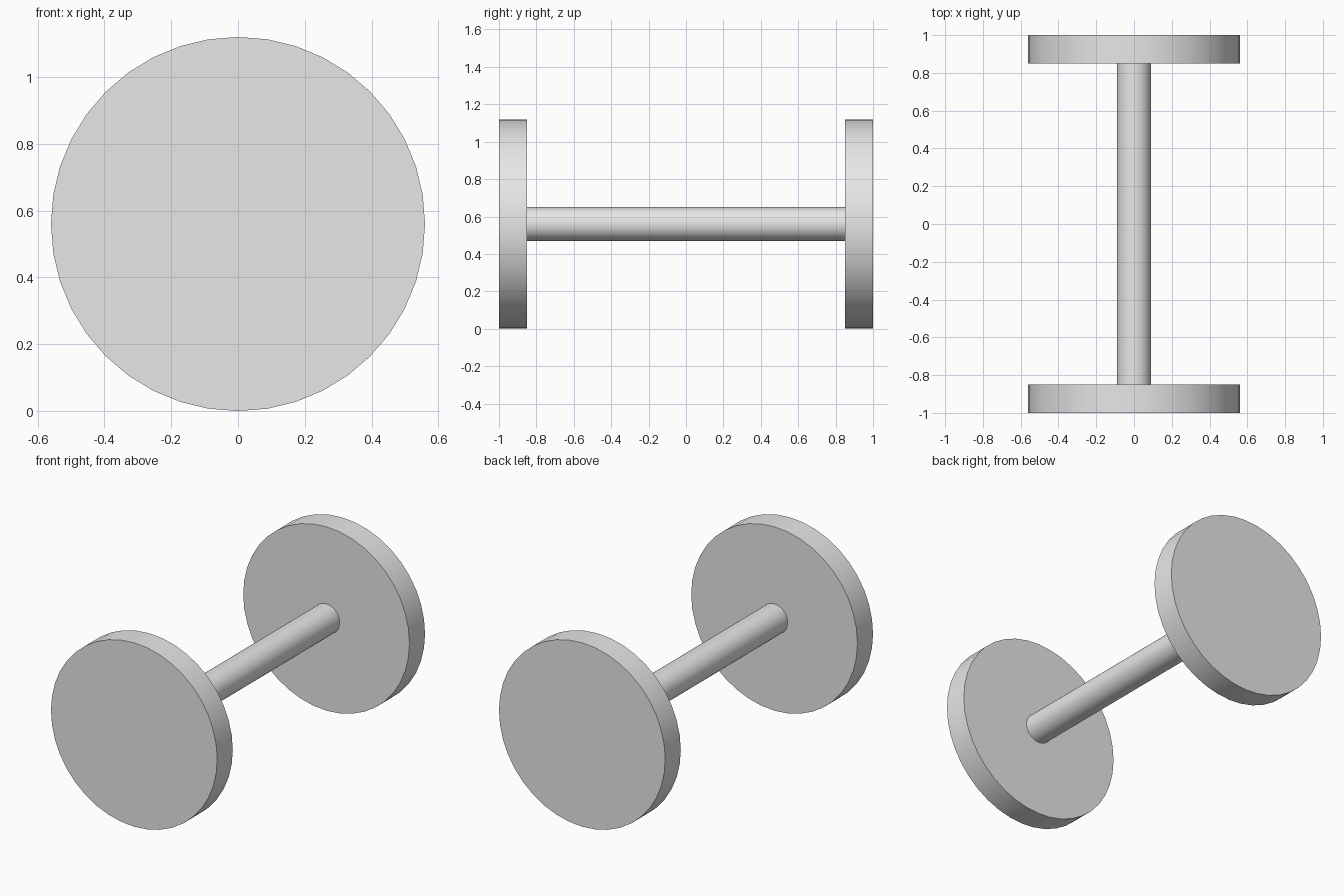
import bpy
import math

cube = bpy.data.objects.get("Cube")
if cube:
    bpy.data.objects.remove(cube, do_unlink=True)

WHEEL_RADIUS = 0.56
WHEEL_WIDTH = 0.15
AXLE_RADIUS = 0.09
LENGTH = 2.0

# Single light grey material
grey = bpy.data.materials.new("light_grey")
grey.use_nodes = True
colour = (0.8, 0.8, 0.8, 1)
grey.diffuse_color = colour
grey.node_tree.nodes["Principled BSDF"].inputs["Base Color"].default_value = colour


def cylinder(name, radius, depth, y):
    """Smooth-sided cylinder lying along the y axis."""
    bpy.ops.mesh.primitive_cylinder_add(
        vertices=40, radius=radius, depth=depth,
        location=(0, y, WHEEL_RADIUS), rotation=(math.pi / 2, 0, 0))
    obj = bpy.context.object
    obj.name = name
    obj.data.materials.append(grey)
    bpy.ops.object.shade_smooth_by_angle(angle=math.radians(30))
    return obj


# Axle runs right through both wheels, flush with their outer faces
cylinder("axle", AXLE_RADIUS, LENGTH, 0)

# Wheels at the front and back ends
for name, side in (("front_wheel", -1), ("back_wheel", 1)):
    cylinder(name, WHEEL_RADIUS, WHEEL_WIDTH, side * (LENGTH - WHEEL_WIDTH) / 2)
